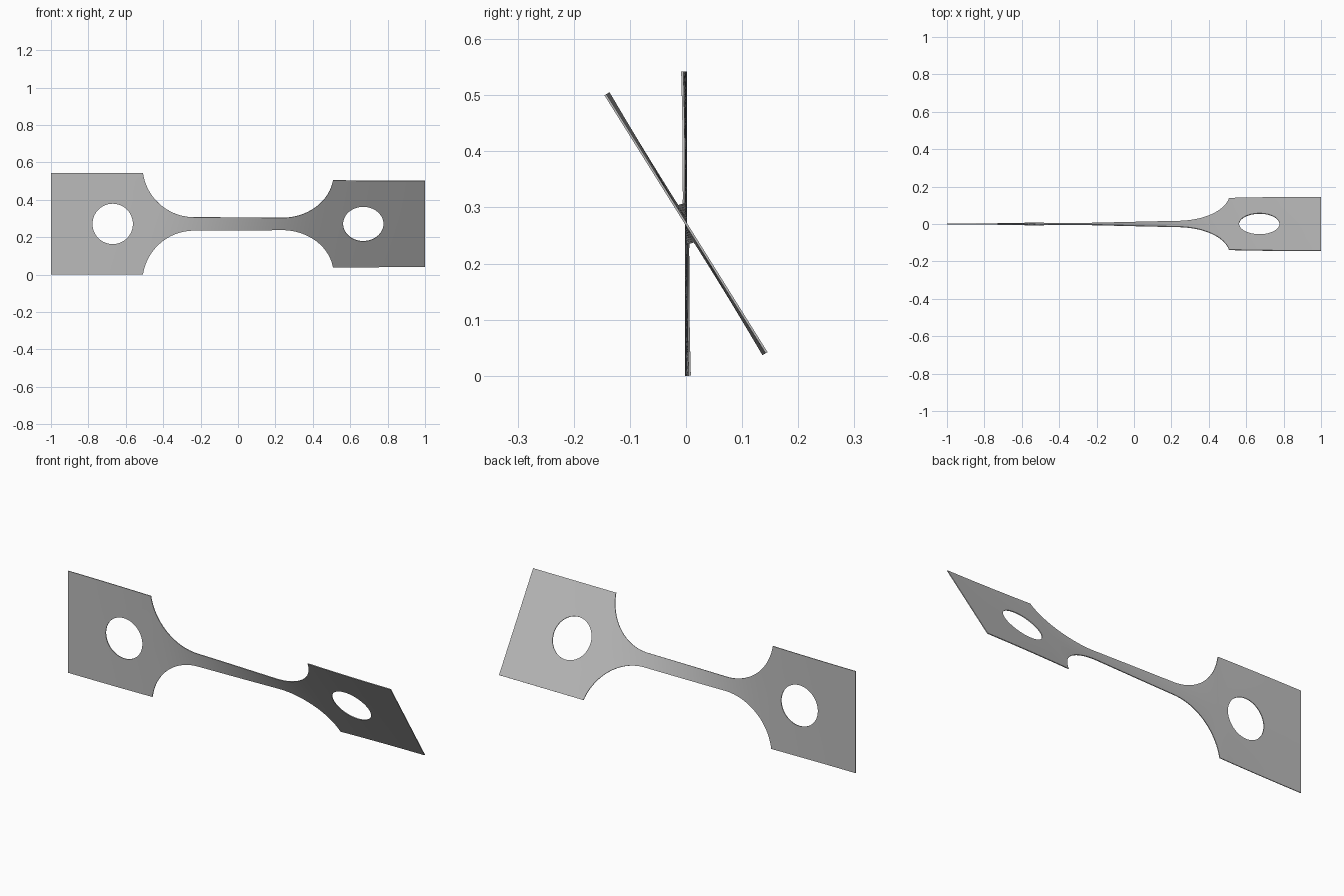
import bpy, bmesh, math

if "Cube" in bpy.data.objects:
    bpy.data.objects.remove(bpy.data.objects["Cube"])

# Main sizes
MID, GAUGE = 0.271, 0.036
FILLET_X, FILLET_R, SHOULDER = 0.235, 0.276, 0.508
HOLE_X, HOLE_R = 0.67, 0.108
THICK, ROWS = 0.004, 8
TWIST, GRIP_TWIST = math.radians(32), math.radians(1.4)

steel = bpy.data.materials.new("steel_grey")
steel.use_nodes = True
steel.diffuse_color = (0.5, 0.5, 0.5, 1)
steel.node_tree.nodes["Principled BSDF"].inputs["Base Color"].default_value = (0.5, 0.5, 0.5, 1)


def outer(x):
    """Half width of the strip."""
    x = abs(x)
    if x <= FILLET_X:
        return GAUGE
    if x >= SHOULDER - 1e-6:
        return MID
    return GAUGE + FILLET_R - math.sqrt(FILLET_R ** 2 - (x - FILLET_X) ** 2)


def inner(x):
    """Half height of the round hole."""
    return math.sqrt(max(0, HOLE_R ** 2 - (abs(x) - HOLE_X) ** 2))


def twist(x):
    """Nearly all the turn is in the narrow neck."""
    a = abs(x)
    if a < SHOULDER:
        s = a / SHOULDER
        turn = (TWIST / 2 - GRIP_TWIST) * (1.35 * s - 0.35 * s ** 4)
    else:
        turn = TWIST / 2 - GRIP_TWIST * ((1 - a) / (1 - SHOULDER)) ** 2
    return TWIST / 2 + math.copysign(turn, x)


# Stations along one half, closely spaced around the curves
arc = math.asin((SHOULDER - FILLET_X) / FILLET_R)
half = [FILLET_X * i / 12 for i in range(12)]
half += [FILLET_X + FILLET_R * math.sin(arc * i / 24) for i in range(25)]
half += [HOLE_X - HOLE_R * math.cos(math.pi * i / 32) for i in range(33)]
half += [0.84, 0.92, 1.0]
stations = [-x for x in reversed(half[1:])] + half

# Strip: upper and lower bands that meet on the centre line
bm = bmesh.new()
for side in (1, -1):
    previous = None
    for x in stations:
        lo, hi = inner(x), outer(x)
        a = twist(x)
        column = []
        for i in range(ROWS + 1):
            w = side * (lo + (hi - lo) * i / ROWS)
            column.append(bm.verts.new((x, -w * math.sin(a), MID + w * math.cos(a))))
        if previous:
            for i in range(ROWS):
                quad = [previous[i], column[i], column[i + 1], previous[i + 1]]
                bm.faces.new(quad if side > 0 else quad[::-1])
        previous = column
bmesh.ops.remove_doubles(bm, verts=bm.verts, dist=1e-5)
mesh = bpy.data.meshes.new("twisted_strip")
bm.to_mesh(mesh)
bm.free()
mesh.materials.append(steel)
strip = bpy.data.objects.new("twisted_strip", mesh)
bpy.context.collection.objects.link(strip)

# Sheet thickness
bpy.ops.object.select_all(action="DESELECT")
strip.select_set(True)
bpy.context.view_layer.objects.active = strip
solid = strip.modifiers.new("thickness", "SOLIDIFY")
solid.thickness = THICK
solid.offset = 0
bpy.ops.object.modifier_apply(modifier=solid.name)
bpy.ops.object.shade_smooth_by_angle(angle=math.radians(30))
